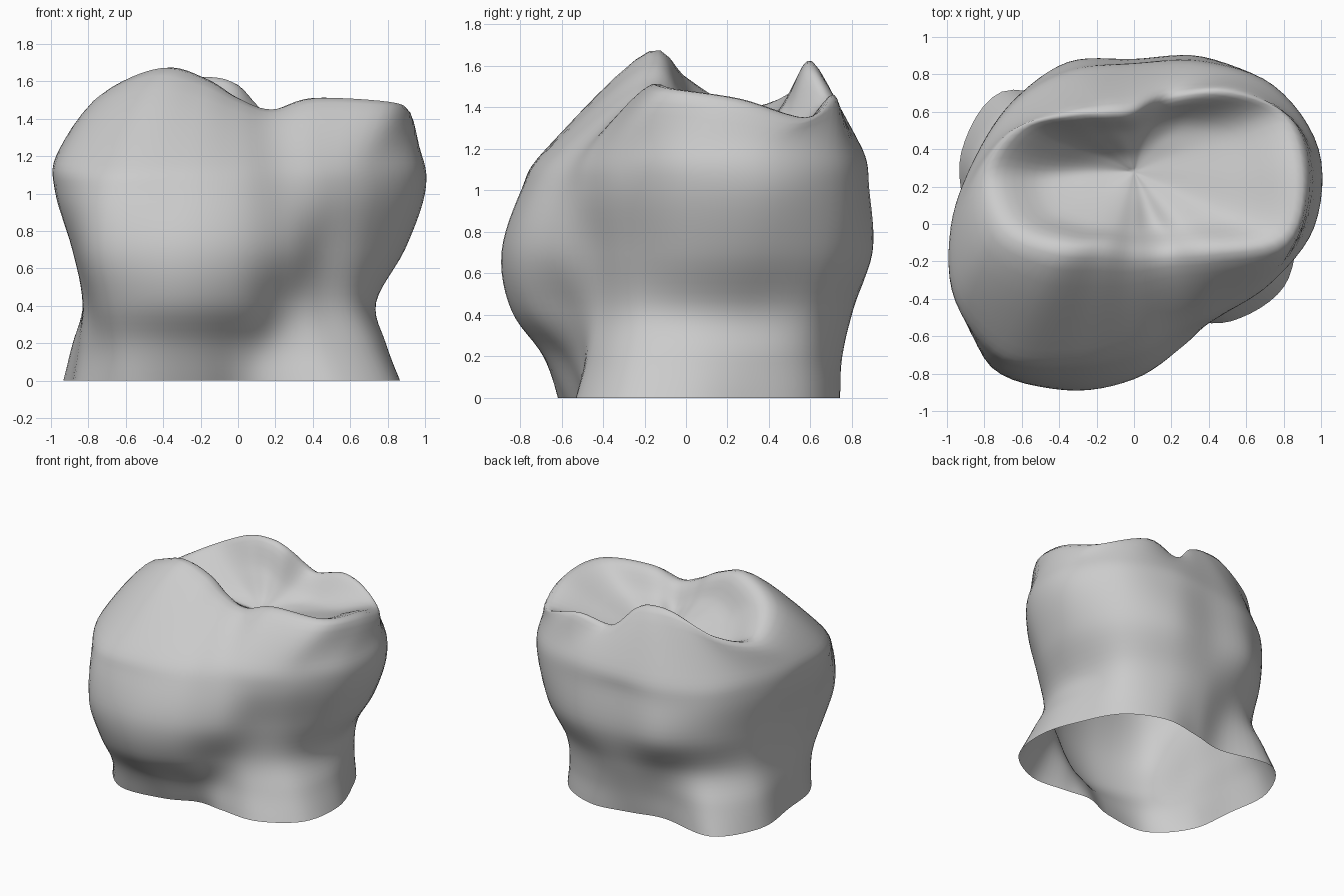
import bpy, bmesh, math
from mathutils import Vector

if "Cube" in bpy.data.objects:
    bpy.data.objects.remove(bpy.data.objects["Cube"])

N = 16      # control points per ring
SUB = 6     # subdivisions between control points


def ring(cy, radii, z):
    """Ring of polar control points around (0, cy); z is a number or a list."""
    pts = []
    for i, r in enumerate(radii):
        a = 2 * math.pi * i / N
        h = z[i] if isinstance(z, list) else z
        pts.append(Vector((r * math.cos(a), cy + r * math.sin(a), h)))
    return pts


def catmull(p0, p1, p2, p3, t):
    return 0.5 * (2 * p1 + (p2 - p0) * t + (2 * p0 - 5 * p1 + 4 * p2 - p3) * t * t
                  + (3 * p1 - p0 - 3 * p2 + p3) * t ** 3)


def smooth_closed(p):
    n = len(p)
    return [catmull(p[i - 1], p[i], p[(i + 1) % n], p[(i + 2) % n], k / SUB)
            for i in range(n) for k in range(SUB)]


def smooth_open(p):
    q = [2 * p[0] - p[1]] + p + [2 * p[-1] - p[-2]]
    out = [catmull(q[i], q[i + 1], q[i + 2], q[i + 3], k / SUB)
           for i in range(len(p) - 1) for k in range(SUB)]
    return out + [p[-1]]


# Neck and crown walls, every 22.5 degrees from +x
rings = [
    ring(0, [.865, .83, .85, .80, .70, .70, 1.0, 1.0, .895, .91, .85, .63, .49, .55, .735, .87], 0),
    ring(0, [.79, .80, .84, .80, .74, .72, .92, .94, .86, .88, .90, .74, .58, .54, .65, .77], .2),
    ring(0, [.73, .78, .87, .84, .80, .78, .84, .86, .83, .88, 1.0, .91, .76, .60, .60, .68], .42),
    ring(0, [.86, .95, 1.0, .96, .88, .93, .91, .88, .87, .95, 1.08, .96, .83, .70, .64, .73], .7),
    ring(0, [.96, 1.06, 1.05, .95, .86, .90, .92, .92, .96, 1.03, 1.04, .86, .74, .65, .68, .80], 1.0),
    ring(0, [.95, 1.04, 1.02, .91, .835, .85, .87, .90, .965, 1.0, .91, .72, .60, .54, .62, .78], 1.2),
]

# Cusp crest, then the slopes down into the chewing basin
crest_r = [.90, .86, .65, .47, .37, .39, .48, .67, .78, .76, .59, .47, .45, .47, .59, .88]
crest_z = [1.44, 1.35, 1.46, 1.42, 1.58, 1.62, 1.60, 1.47, 1.40, 1.55, 1.67, 1.61, 1.51, 1.45, 1.51, 1.49]
slope_z = [1.32, 1.28, 1.28, 1.30, 1.36, 1.42, 1.42, 1.36, 1.27, 1.38, 1.45, 1.42, 1.36, 1.30, 1.36, 1.34]
rings.append(ring(.25, crest_r, crest_z))
rings.append(ring(.26, [r * .62 for r in crest_r], slope_z))
rings.append(ring(.28, [r * .27 for r in crest_r], [.3 * z + .7 * 1.21 for z in slope_z]))
rings.append(ring(.28, [0] * N, 1.21))

# Loft the rings into one smooth shell, open at the bottom
columns = [smooth_open(list(c)) for c in zip(*[smooth_closed(r) for r in rings])]
bm = bmesh.new()
grid = [[bm.verts.new(p) for p in col] for col in columns]
for i, col in enumerate(grid):
    nxt = grid[(i + 1) % len(grid)]
    for j in range(len(col) - 1):
        bm.faces.new((col[j], nxt[j], nxt[j + 1], col[j + 1]))
bmesh.ops.remove_doubles(bm, verts=bm.verts, dist=1e-5)
for f in bm.faces:
    f.smooth = True
mesh = bpy.data.meshes.new("molar_crown")
bm.to_mesh(mesh)
bm.free()
bpy.context.collection.objects.link(bpy.data.objects.new("molar_crown", mesh))
